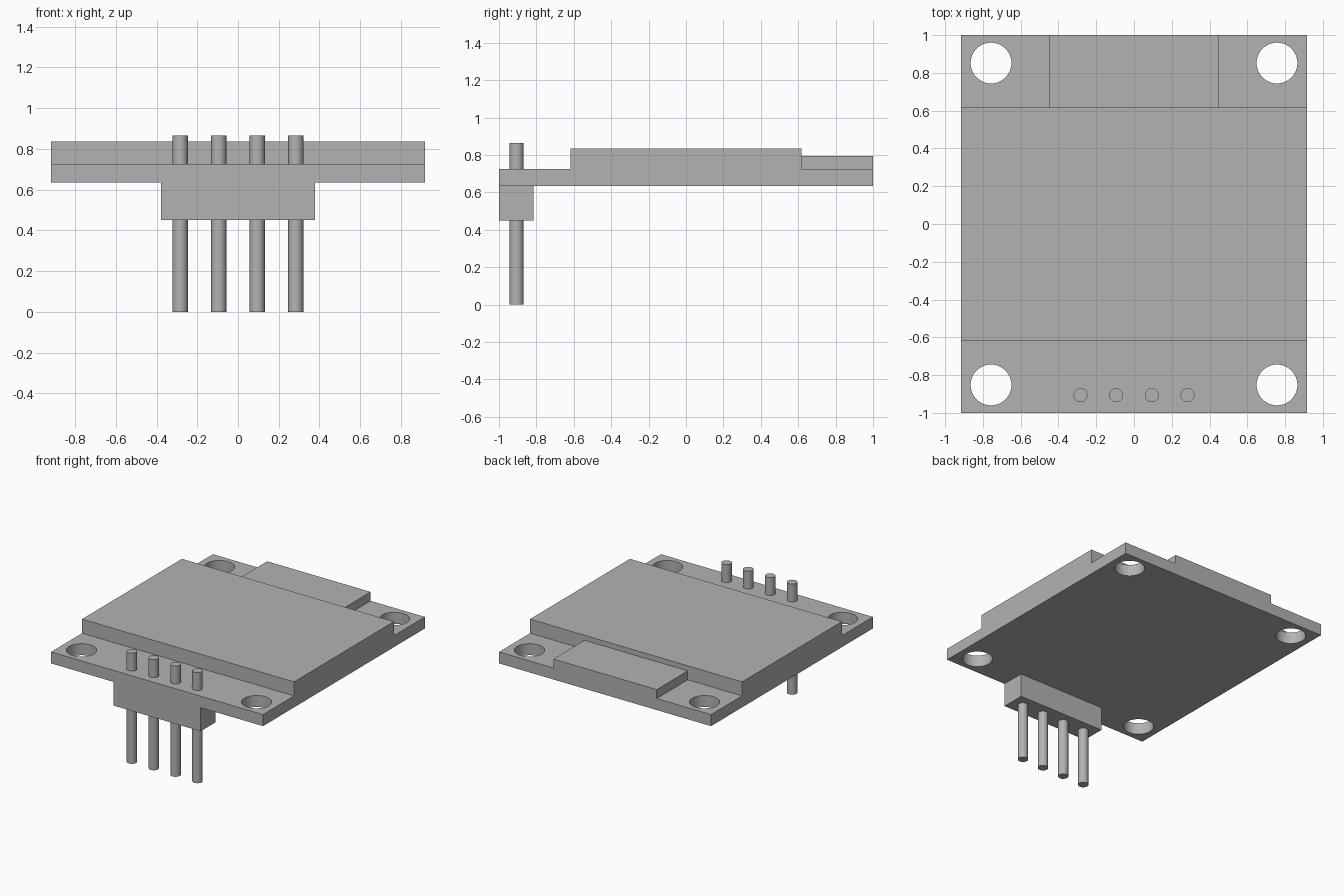
import bpy
import math

cube = bpy.data.objects.get("Cube")
if cube:
    bpy.data.objects.remove(cube, do_unlink=True)

grey = bpy.data.materials.new("plain_grey")
grey.use_nodes = True
colour = (0.45, 0.45, 0.45, 1)
grey.diffuse_color = colour
grey.node_tree.nodes["Principled BSDF"].inputs["Base Color"].default_value = colour


def box(name, x, y, z):
    """Box spanning the given (low, high) ranges."""
    spans = (x, y, z)
    bpy.ops.mesh.primitive_cube_add(size=1, location=[(a + b) / 2 for a, b in spans])
    ob = bpy.context.object
    ob.name = name
    ob.scale = [b - a for a, b in spans]
    bpy.ops.object.transform_apply(location=False, rotation=False, scale=True)
    ob.data.materials.append(grey)
    return ob


def rod(name, x, y, z, radius, sides):
    """Upright cylinder spanning the z range."""
    bpy.ops.mesh.primitive_cylinder_add(
        vertices=sides, radius=radius, depth=z[1] - z[0],
        location=(x, y, (z[0] + z[1]) / 2))
    ob = bpy.context.object
    ob.name = name
    ob.data.materials.append(grey)
    return ob


def smooth(ob):
    bpy.ops.object.select_all(action="DESELECT")
    ob.select_set(True)
    bpy.context.view_layer.objects.active = ob
    bpy.ops.object.shade_smooth_by_angle(angle=math.radians(30))


width, bottom, top = 0.917, 0.635, 0.725

# Circuit board with four corner mounting holes
board = box("circuit_board", (-width, width), (-1, 1), (bottom, top))
for sx in (-1, 1):
    for sy in (-1, 1):
        cutter = rod("hole_cutter", sx * 0.757, sy * 0.852, (0.5, 0.9), 0.108, 48)
        cutter.hide_render = True
        cut = board.modifiers.new("mounting_hole", "BOOLEAN")
        cut.operation = "DIFFERENCE"
        cut.solver = "EXACT"
        cut.object = cutter
        bpy.context.view_layer.objects.active = board
        bpy.ops.object.modifier_apply(modifier=cut.name)
        bpy.data.objects.remove(cutter, do_unlink=True)
smooth(board)

# Display panel and the lower ledge behind it
box("display_panel", (-width, width), (-0.617, 0.617), (top, 0.835))
box("ribbon_ledge", (-0.447, 0.447), (0.617, 1), (top, 0.795))

# Pin header under the front edge
box("header_block", (-0.377, 0.377), (-1, -0.815), (0.45, bottom))
for i in range(4):
    smooth(rod(f"header_pin_{i + 1}", (i - 1.5) * 0.189, -0.906, (0, 0.865), 0.037, 32))
